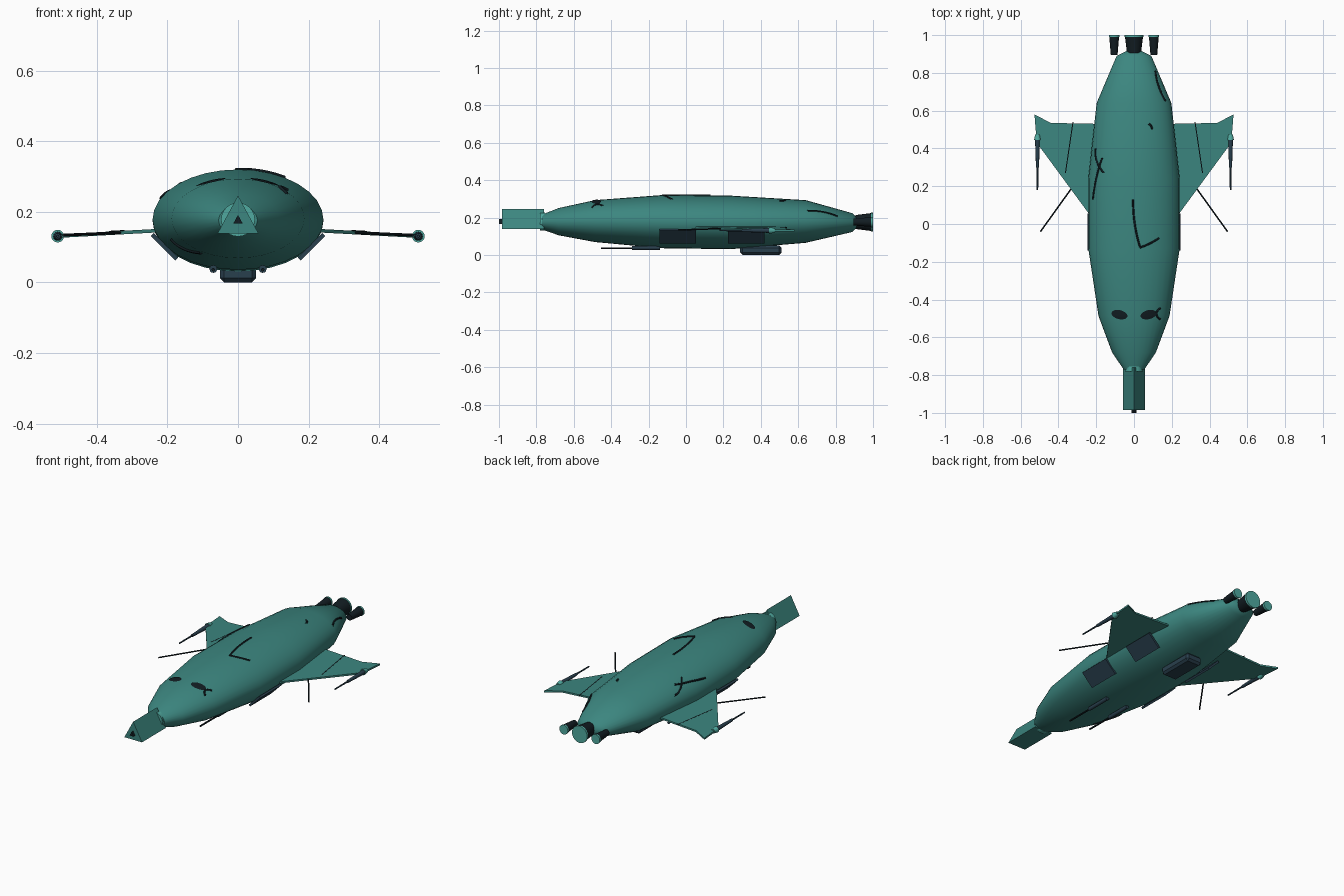
import bpy, bmesh, math
from mathutils import Vector

if "Cube" in bpy.data.objects:
    bpy.data.objects.remove(bpy.data.objects["Cube"])


def material(name, rgb):
    m = bpy.data.materials.new(name)
    m.diffuse_color = (*rgb, 1)
    m.use_nodes = True
    m.node_tree.nodes["Principled BSDF"].inputs["Base Color"].default_value = m.diffuse_color
    return m


TEAL = material("teal", (0.045, 0.24, 0.215))
LIGHT = material("light_teal", (0.08, 0.40, 0.35))
DARK = material("dark", (0.006, 0.012, 0.016))
SLATE = material("slate", (0.022, 0.05, 0.075))

# Hull stations: y, half width, half height, centre z
STATIONS = [(-0.77, 0.055, 0.040, 0.176), (-0.68, 0.116, 0.073, 0.178),
            (-0.487, 0.188, 0.112, 0.181), (-0.13, 0.242, 0.142, 0.178),
            (0.24, 0.242, 0.143, 0.174), (0.64, 0.198, 0.114, 0.179),
            (0.89, 0.092, 0.050, 0.173), (0.918, 0.035, 0.022, 0.174)]


def add_mesh(name, verts, faces, mat, smooth=None):
    me = bpy.data.meshes.new(name)
    me.from_pydata(verts, [], faces)
    bm = bmesh.new()
    bm.from_mesh(me)
    bmesh.ops.recalc_face_normals(bm, faces=bm.faces)
    bm.to_mesh(me)
    bm.free()
    ob = bpy.data.objects.new(name, me)
    bpy.context.collection.objects.link(ob)
    me.materials.append(mat)
    if smooth:
        shade(ob, smooth)
    return ob


def shade(ob, angle):
    bpy.ops.object.select_all(action='DESELECT')
    ob.select_set(True)
    bpy.context.view_layer.objects.active = ob
    bpy.ops.object.shade_smooth_by_angle(angle=math.radians(angle))


def tube(name, a, b, r1, r2, mat, n=16):
    """Straight cylinder or cone from a to b."""
    a, b = Vector(a), Vector(b)
    bpy.ops.mesh.primitive_cone_add(vertices=n, radius1=r1, radius2=r2,
                                    depth=(b - a).length, location=(a + b) / 2)
    ob = bpy.context.object
    ob.rotation_mode = 'QUATERNION'
    ob.rotation_quaternion = (b - a).to_track_quat('Z', 'Y')
    ob.name = name
    ob.data.materials.append(mat)
    if n > 6:
        shade(ob, 40)
    return ob


def box(name, loc, size, mat, tilt=0, bevel=0):
    bpy.ops.mesh.primitive_cube_add(size=1, location=loc, rotation=(0, tilt, 0))
    ob = bpy.context.object
    ob.scale = size
    bpy.ops.object.transform_apply(location=False, rotation=False, scale=True)
    ob.name = name
    ob.data.materials.append(mat)
    if bevel:
        mod = ob.modifiers.new("bevel", 'BEVEL')
        mod.width, mod.segments = bevel, 1
    return ob


def hull_z(x, y, up=1):
    """Height of the hull skin above or below a plan point."""
    for s, t in zip(STATIONS, STATIONS[1:]):
        if s[0] <= y <= t[0]:
            f = (y - s[0]) / (t[0] - s[0])
            w, h, c = (s[i] + (t[i] - s[i]) * f for i in (1, 2, 3))
            return c + up * h * math.sqrt(max(0, 1 - (x / w) ** 2))


def scratch(name, a, mid, b, up=1):
    """Thin curved groove line lying on the hull through three plan points."""
    a, mid, b = Vector(a), Vector(mid), Vector(b)
    ctrl = mid * 2 - (a + b) / 2
    cu = bpy.data.curves.new(name, 'CURVE')
    cu.dimensions = '3D'
    cu.bevel_depth, cu.bevel_resolution = 0.005, 1
    sp = cu.splines.new('POLY')
    sp.points.add(12)
    for i, p in enumerate(sp.points):
        t = i / 12
        q = a * (1 - t) ** 2 + ctrl * 2 * t * (1 - t) + b * t * t
        p.co = (q.x, q.y, hull_z(q.x, q.y, up) + 0.001 * up, 1)
    cu.materials.append(DARK)
    ob = bpy.data.objects.new(name, cu)
    bpy.context.collection.objects.link(ob)


# Hull: lofted ellipses
N = 32
verts = [(w * math.cos(2 * math.pi * i / N), y, c + h * math.sin(2 * math.pi * i / N))
         for y, w, h, c in STATIONS for i in range(N)]
faces = [(r * N + i, r * N + (i + 1) % N, (r + 1) * N + (i + 1) % N, (r + 1) * N + i)
         for r in range(len(STATIONS) - 1) for i in range(N)]
faces += [tuple(range(N)), tuple(range(len(verts) - N, len(verts)))]
add_mesh("hull", verts, faces, TEAL, 50)

# Nose: collar ring, triangular barrel and its dark muzzle
tube("nose_collar", (0, -0.78, 0.178), (0, -0.755, 0.178), 0.048, 0.048, LIGHT, 24)
for name, y0, y1, r, mat in (("nose_barrel", -0.985, -0.76, 1, TEAL),
                             ("nose_muzzle", -1.0, -0.98, 0.23, DARK)):
    tri = [(0, 0.071), (-0.058, -0.036), (0.058, -0.036)]
    v = [(x * r, y, 0.175 + z * r) for y in (y0, y1) for x, z in tri]
    add_mesh(name, v, [(0, 1, 2), (3, 4, 5), (0, 1, 4, 3), (1, 2, 5, 4), (2, 0, 3, 5)], mat)

# Engines: flared dark nozzles with teal caps
for name, x, y0, r1, r2 in (("main", 0, 0.905, 0.037, 0.048),
                            ("left", -0.105, 0.895, 0.018, 0.026),
                            ("right", 0.105, 0.895, 0.018, 0.026)):
    tube(name + "_engine", (x, y0, 0.176), (x, 0.993, 0.176), r1, r2, DARK, 20)
    tube(name + "_engine_cap", (x, 0.99, 0.176), (x, 1.0, 0.176), r2 + 0.002, r2 + 0.002, LIGHT, 20)

WING = [(0.18, -0.02), (0.243, 0.06), (0.515, 0.43), (0.527, 0.58),
        (0.44, 0.535), (0.18, 0.53)]


def wing_z(x):
    return 0.146 - (x - 0.24) * 0.055


for side, tag in ((-1, "left"), (1, "right")):
    # Wing plate
    n = len(WING)
    v = [(side * x, y, wing_z(x) + dz) for dz in (-0.005, 0.005) for x, y in WING]
    f = [tuple(range(n)), tuple(range(n, 2 * n))]
    f += [(i, (i + 1) % n, n + (i + 1) % n, n + i) for i in range(n)]
    add_mesh(tag + "_wing", v, f, TEAL)
    # Seam line and forward probe
    tube(tag + "_wing_seam", (side * 0.323, 0.54, wing_z(0.323) + 0.004),
         (side * 0.363, 0.27, wing_z(0.363) + 0.004), 0.003, 0.003, DARK, 6)
    tube(tag + "_wing_probe", (side * 0.33, 0.19, 0.141),
         (side * 0.495, -0.04, 0.134), 0.004, 0.004, DARK, 8)
    # Wing tip gun
    gx, gz = side * 0.511, 0.131
    tube(tag + "_tip_gun_mount", (gx, 0.445, gz), (gx, 0.475, gz), 0.018, 0.012, LIGHT)
    tube(tag + "_tip_gun_body", (gx, 0.30, gz), (gx, 0.45, gz), 0.008, 0.013, SLATE, 12)
    tube(tag + "_tip_gun_barrel", (gx, 0.18, gz), (gx, 0.32, gz), 0.004, 0.005, SLATE, 8)
    # Side panels on the lower hull
    for y, pos in ((-0.043, "front"), (0.322, "rear")):
        box(f"{tag}_{pos}_panel", (side * 0.208, y, 0.101), (0.098, 0.195, 0.012),
            SLATE, -side * math.radians(45))
    # Belly guns
    bx = side * 0.07
    tube(tag + "_belly_gun_body", (bx, -0.29, 0.038), (bx, -0.14, 0.038), 0.011, 0.011, SLATE, 12)
    tube(tag + "_belly_gun_barrel", (bx, -0.455, 0.036), (bx, -0.28, 0.036), 0.005, 0.005, DARK, 8)
    # Oval windows lying on the hull
    cx, cy, tilt = side * 0.077, -0.48, side * 0.25
    v = [(cx, cy)]
    for r in (0.5, 1):
        for i in range(20):
            a = 2 * math.pi * i / 20
            u, w = 0.043 * r * math.cos(a), 0.024 * r * math.sin(a)
            v.append((cx + u * math.cos(tilt) - w * math.sin(tilt),
                      cy + u * math.sin(tilt) + w * math.cos(tilt)))
    v = [(x, y, hull_z(x, y) + 0.004) for x, y in v]
    f = [(0, 1 + i, 1 + (i + 1) % 20) for i in range(20)]
    f += [(1 + i, 21 + i, 21 + (i + 1) % 20, 1 + (i + 1) % 20) for i in range(20)]
    add_mesh(tag + "_window", v, f, DARK)

# Belly pod
box("belly_pod", (0, 0.40, 0.025), (0.102, 0.22, 0.05), SLATE, bevel=0.012)

# Curved scratches over the hull
scratch("top_scratch_long", (-0.005, 0.13), (0.004, 0.0), (0.032, -0.122))
scratch("top_scratch_short", (0.03, -0.125), (0.08, -0.105), (0.132, -0.075))
scratch("left_scratch_a", (-0.203, 0.40), (-0.198, 0.335), (-0.16, 0.27))
scratch("left_scratch_b", (-0.168, 0.35), (-0.198, 0.25), (-0.218, 0.13))
scratch("rear_scratch_small", (0.077, 0.53), (0.09, 0.52), (0.097, 0.50))
scratch("rear_scratch_long", (0.113, 0.81), (0.13, 0.73), (0.167, 0.65))
scratch("window_scratch", (0.14, -0.445), (0.118, -0.475), (0.139, -0.505))
scratch("belly_scratch", (-0.19, -0.33), (-0.15, -0.36), (-0.105, -0.46), -1)
